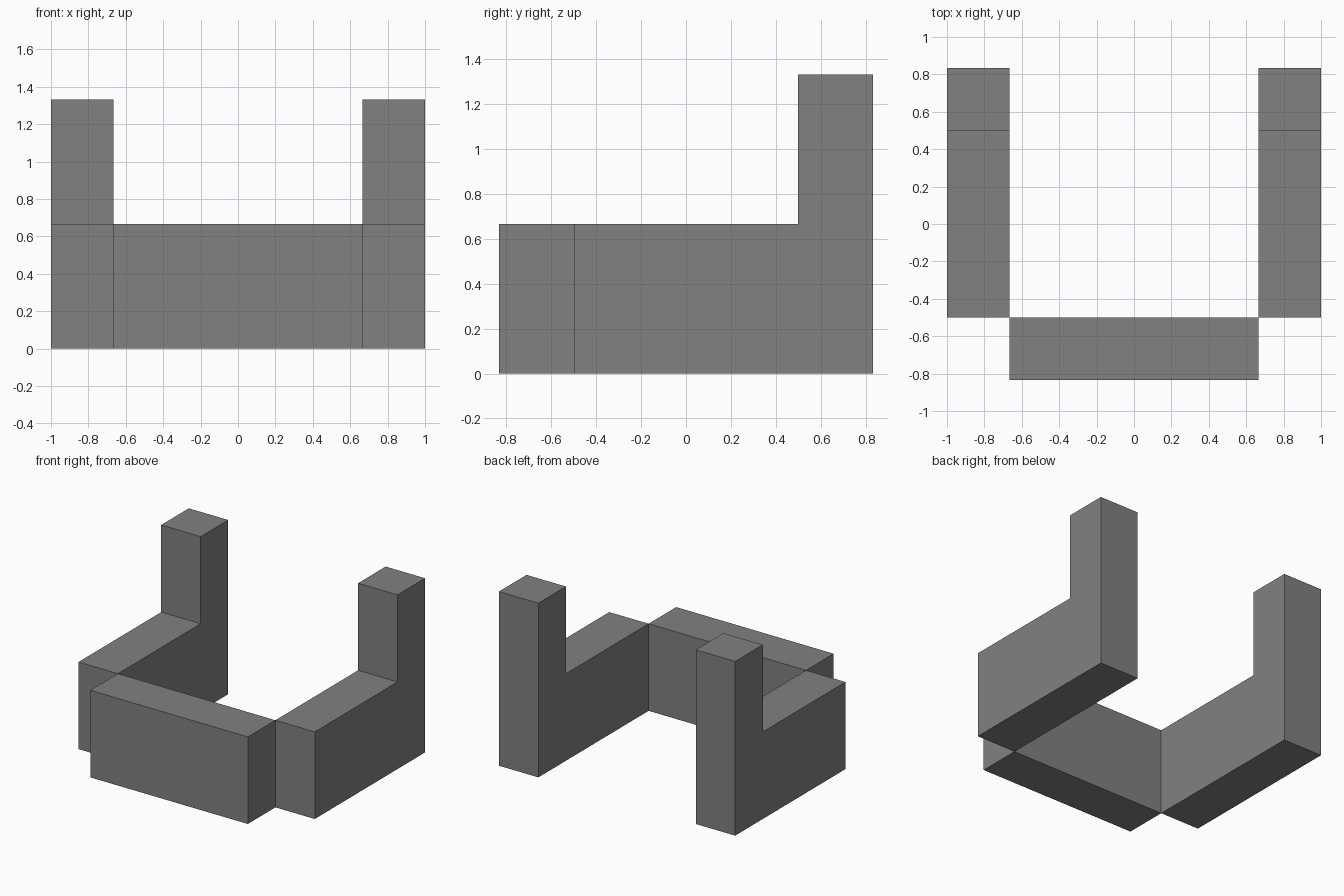
import bpy
import bmesh

cube = bpy.data.objects.get("Cube")
if cube:
    bpy.data.objects.remove(cube, do_unlink=True)

grey = bpy.data.materials.new("mid_grey")
grey.use_nodes = True
colour = (0.22, 0.22, 0.22, 1)
grey.diffuse_color = colour
grey.node_tree.nodes["Principled BSDF"].inputs["Base Color"].default_value = colour

U = 1 / 3              # block unit: wall thickness
BACK = 2.5 * U         # half depth


def extrude_profile(name, profile, x0, x1):
    """Extrude a (y, z) outline along x into a flat-faced solid."""
    bm = bmesh.new()
    face = bm.faces.new([bm.verts.new((x0, y, z)) for y, z in profile])
    out = bmesh.ops.extrude_face_region(bm, geom=[face])
    moved = [v for v in out["geom"] if isinstance(v, bmesh.types.BMVert)]
    bmesh.ops.translate(bm, verts=moved, vec=(x1 - x0, 0, 0))
    bmesh.ops.recalc_face_normals(bm, faces=bm.faces)
    mesh = bpy.data.meshes.new(name)
    bm.to_mesh(mesh)
    bm.free()
    mesh.materials.append(grey)
    obj = bpy.data.objects.new(name, mesh)
    bpy.context.collection.objects.link(obj)
    return obj


# Front wall, touching the side walls only along its rear corners
front = [(-BACK, 0), (-BACK + U, 0), (-BACK + U, 2 * U), (-BACK, 2 * U)]
extrude_profile("front_wall", front, -2 * U, 2 * U)

# Side walls, each rising to a tall post at the back
side = [(-BACK + U, 0), (BACK, 0), (BACK, 4 * U),
        (BACK - U, 4 * U), (BACK - U, 2 * U), (-BACK + U, 2 * U)]
for name, s in (("left_side_wall", 1), ("right_side_wall", -1)):
    extrude_profile(name, side, s * 2 * U, s * 3 * U)
